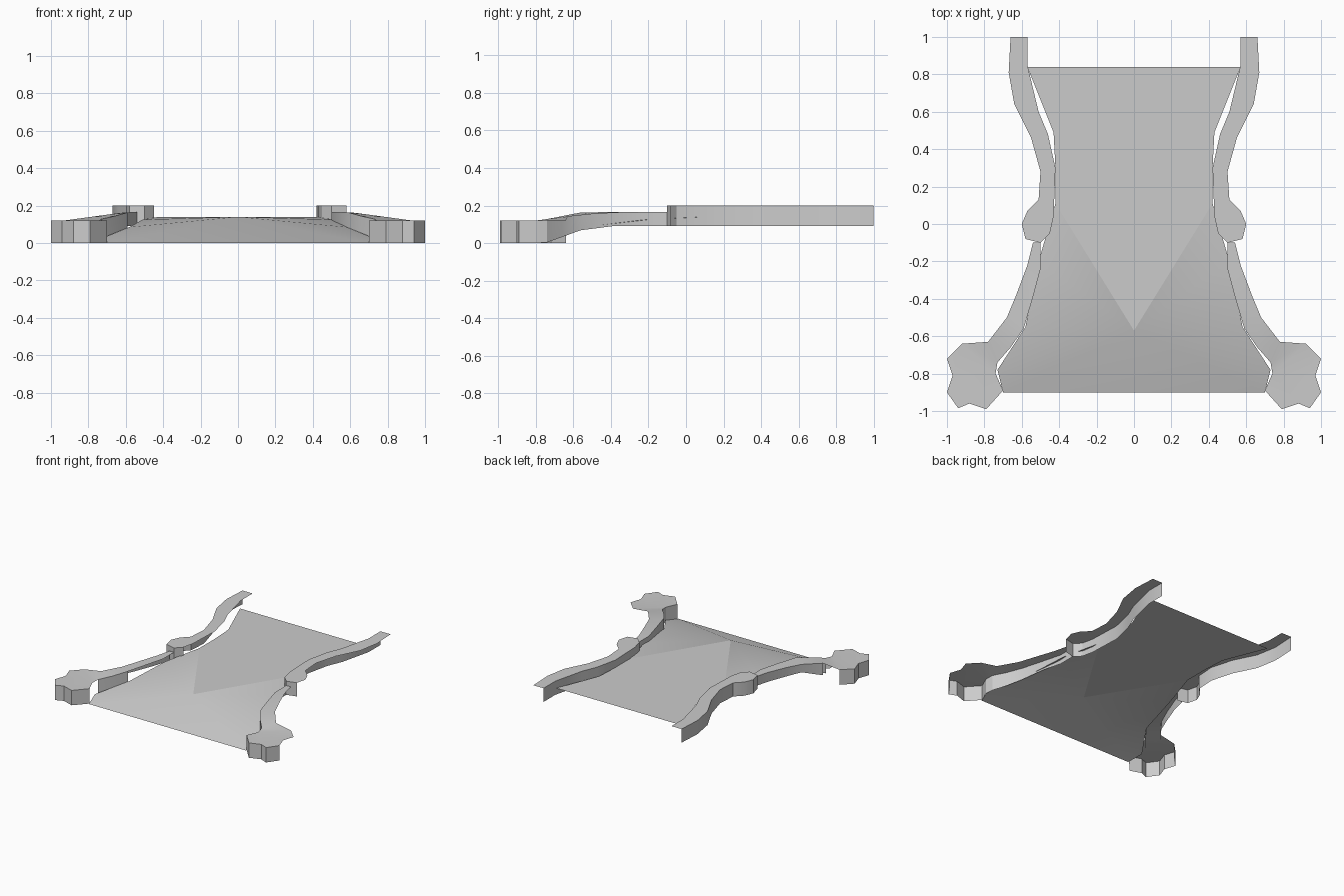
import bpy, bmesh, math
from mathutils import Vector

cube = bpy.data.objects.get("Cube")
if cube:
    bpy.data.objects.remove(cube, do_unlink=True)

grey = bpy.data.materials.new("stone_grey")
grey.use_nodes = True
colour = (0.6, 0.6, 0.6, 1)
grey.diffuse_color = colour
grey.node_tree.nodes["Principled BSDF"].inputs["Base Color"].default_value = colour


def ramp(value, a, b, out_a, out_b):
    t = max(0, min(1, (value - a) / (b - a)))
    return out_a + t * (out_b - out_a)


def finish(name, bm, angle=30):
    mesh = bpy.data.meshes.new(name)
    bm.to_mesh(mesh)
    bm.free()
    mesh.materials.append(grey)
    obj = bpy.data.objects.new(name, mesh)
    bpy.context.collection.objects.link(obj)
    bpy.ops.object.select_all(action='DESELECT')
    obj.select_set(True)
    bpy.context.view_layer.objects.active = obj
    bpy.ops.object.shade_smooth_by_angle(angle=math.radians(angle))
    return obj


def wall(name, outline, side, top, bottom):
    """Top slab plus the skirt faces that look to -x or to the front."""
    points = [(x * side, y) for x, y in outline]
    if side < 0:
        points.reverse()
    bm = bmesh.new()
    upper = [bm.verts.new((x, y, top(abs(x), y))) for x, y in points]
    lower = [bm.verts.new((x, y, bottom(abs(x), y))) for x, y in points]
    cap = bm.faces.new(upper)
    count = len(points)
    for i in range(count):
        j = (i + 1) % count
        d = (Vector(points[j]) - Vector(points[i])).normalized()
        normal = Vector((d.y, -d.x))
        if normal.x < -0.1 or normal.y < -0.5:
            bm.faces.new((upper[i], lower[i], lower[j], upper[j]))
    bmesh.ops.triangulate(bm, faces=[cap])
    loose = [v for v in bm.verts if not v.link_faces]
    bmesh.ops.delete(bm, geom=loose, context='VERTS')
    finish(name, bm)


# Outlines run counter-clockwise on the +x side
rear_outline = [
    (.66, 1), (.57, 1), (.57, .85), (.51, .6), (.46, .48), (.42, .3),
    (.43, .04), (.45, -.05), (.5, -.1), (.58, -.08), (.6, 0), (.57, .07),
    (.51, .13), (.5, .28), (.55, .46), (.64, .64), (.67, .81)]
front_outline = [
    (.54, -.1), (.5, -.1), (.5, -.24), (.54, -.39), (.59, -.56), (.66, -.66),
    (.73, -.74), (.74, -.8), (.7, -.89), (.79, -.99), (.88, -.96),
    (.94, -.985), (1, -.9), (.97, -.81), (1, -.72), (.92, -.64),
    (.78, -.63), (.68, -.5), (.63, -.38), (.57, -.22)]


def front_top(x, y):
    return min(ramp(x, .6, .93, .165, .12), ramp(y, -.55, -.78, .165, .12))


def front_bottom(x, y):
    return 0 if x > .8 else ramp(y, -.5, -.75, .09, 0)


# Curved side walls, with flared posts at the front
for label, side in (("left", 1), ("right", -1)):
    wall(label + "_rear_wall", rear_outline, side,
         lambda x, y: .2, lambda x, y: .09)
    wall(label + "_front_wall", front_outline, side, front_top, front_bottom)

# Flat landing, pointed at the front
half = [(.42, .11), (.42, .3), (.43, .49), (.57, .84)]
bm = bmesh.new()
loop = [(0, -.57)] + half + [(-x, y) for x, y in reversed(half)]
face = bm.faces.new([bm.verts.new((x, y, .14)) for x, y in loop])
bmesh.ops.triangulate(bm, faces=[face])
finish("landing", bm)

# Ramp fanning down from the tip of the landing
edge = [(.42, .11, .14), (.51, -.2, .125), (.58, -.55, .085),
        (.73, -.78, .025), (.7, -.9, 0)]
bm = bmesh.new()
tip = bm.verts.new((0, -.57, .14))
right = [bm.verts.new((-x, y, z)) for x, y, z in edge]
left = [bm.verts.new(p) for p in reversed(edge)]
rim = right + left
for a, b in zip(rim, rim[1:]):
    bm.faces.new((tip, a, b))
finish("ramp", bm, 60)
